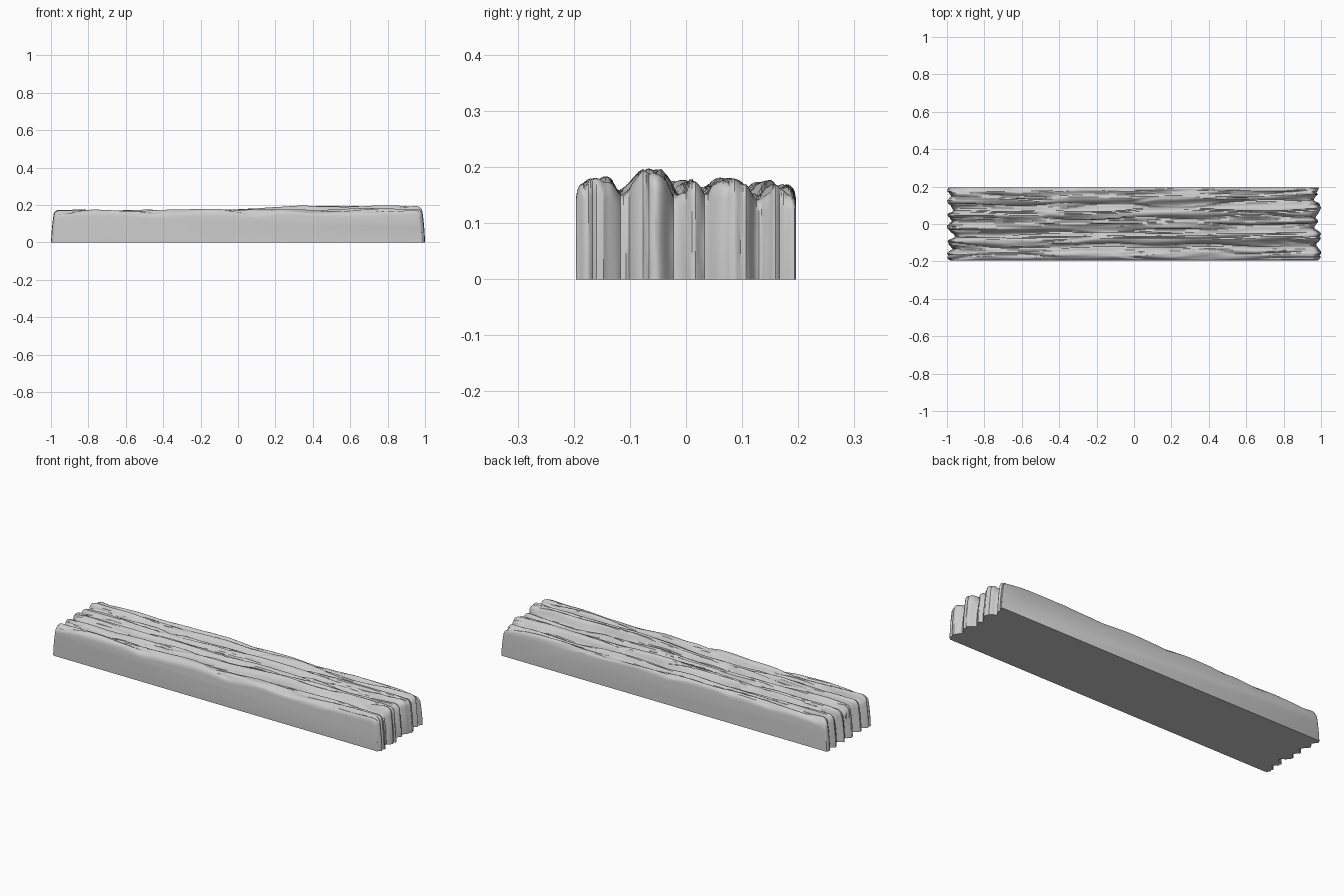
import bpy
import bmesh
import math
from mathutils import Vector, noise

cube = bpy.data.objects.get("Cube")
if cube:
    bpy.data.objects.remove(cube, do_unlink=True)

HALF_WIDTH = 0.196
COLUMNS, ROWS, WALL, ARC = 88, 110, 6, 5

# Main grain grooves: y at left end, y at right end, depth, width
GROOVES = [(-0.135, -0.11, 0.026, 0.016), (-0.065, -0.015, 0.030, 0.018),
           (0.01, 0.035, 0.024, 0.014), (0.08, 0.12, 0.030, 0.018),
           (0.15, 0.17, 0.016, 0.012)]


def grain(x, y, stretch, fine, seed):
    return noise.noise(Vector((x * stretch, y * fine, seed)))


def groove_depth(x, y):
    # Grooves wander along the plank, steep on one side and gentle on the other
    total = 0
    for i, (left, right, depth, width) in enumerate(GROOVES):
        t = (x + 1) / 2
        centre = left + (right - left) * t + 0.016 * grain(x, i, 2.5, 3.7, 1)
        d = y - centre
        w = width * (1.5 if d > 0 else 0.8)
        total += depth * (1 + 0.5 * grain(x, i, 3, 5.3, 8)) * math.exp(-(d / w) ** 2)
    return total


def crack(x, y, stretch, fine, seed):
    return max(0, 1 - 5 * abs(grain(x, y, stretch, fine, seed)))


def edge_drop(y):
    # Rounded shoulder along both long sides
    u = max(0, 1 - (HALF_WIDTH - abs(y)) / 0.035)
    return 1 - math.sqrt(max(0, 1 - u * u))


def top_height(x, y):
    t = min(1, max(0, (x + 0.05) / 0.25))
    hump = 0.018 * t * t * (3 - 2 * t) * math.exp(-((y + 0.06) / 0.045) ** 2)
    z = 0.176 + hump + 0.004 * x
    z -= groove_depth(x, y)
    z += 0.008 * grain(x, y, 3, 18, 4) + 0.005 * grain(x, y, 5, 45, 6)
    z -= 0.010 * crack(x, y, 2.2, 28, 11)
    return z - 0.035 * edge_drop(y)


def end_reach(side, y):
    # Vertical flutes worn into the end grain
    cut = 1.0 * groove_depth(side, y) + 0.008 * crack(side, y, 1, 30, 15)
    return 1.0 - cut - 0.012 * edge_drop(y)


def end_points(side, y):
    # From the base up the end wall and around its worn top corner
    radius = 0.03
    corner_x = end_reach(side, y) - 0.012
    corner_z = top_height(side * (corner_x - radius), y) - radius
    points = []
    for k in range(WALL):
        t = k / WALL
        lean = y + 0.012 * t * (1 - abs(y) / HALF_WIDTH)
        x = end_reach(side, lean) * (1 - t) + corner_x * t + 0.008 * t * (1 - t)
        points.append((side * x, y, corner_z * t))
    for k in range(ARC):
        a = math.pi / 2 * k / ARC
        points.append((side * (corner_x - radius + radius * math.cos(a)), y,
                       corner_z + radius * math.sin(a)))
    return points, side * (corner_x - radius)


def column(y):
    left, x0 = end_points(-1, y)
    right, x1 = end_points(1, y)
    top = []
    for k in range(ROWS + 1):
        x = x0 + (x1 - x0) * k / ROWS
        top.append((x, y, top_height(x, y)))
    return left + top + right[::-1]


# Weathered plank: lengthwise strips closed by side walls and a flat base
bm = bmesh.new()
strips = []
for j in range(COLUMNS + 1):
    u = 2 * j / COLUMNS - 1
    y = HALF_WIDTH * (1.25 * u - 0.25 * u ** 3)
    strips.append([bm.verts.new(p) for p in column(y)])

for a, b in zip(strips, strips[1:]):
    for k in range(len(a) - 1):
        bm.faces.new((a[k], a[k + 1], b[k + 1], b[k]))
    bm.faces.new((a[0], b[0], b[-1], a[-1]))
bm.faces.new(strips[0])
bm.faces.new(strips[-1])
bmesh.ops.recalc_face_normals(bm, faces=bm.faces)

mesh = bpy.data.meshes.new("weathered_plank")
bm.to_mesh(mesh)
bm.free()
plank = bpy.data.objects.new("weathered_plank", mesh)
bpy.context.collection.objects.link(plank)

# Single pale grey colour
grey = bpy.data.materials.new("pale grey")
grey.use_nodes = True
colour = (0.6, 0.6, 0.6, 1)
grey.diffuse_color = colour
grey.node_tree.nodes["Principled BSDF"].inputs["Base Color"].default_value = colour
mesh.materials.append(grey)

bpy.ops.object.select_all(action='DESELECT')
plank.select_set(True)
bpy.context.view_layer.objects.active = plank
bpy.ops.object.shade_smooth_by_angle(angle=math.radians(30))
